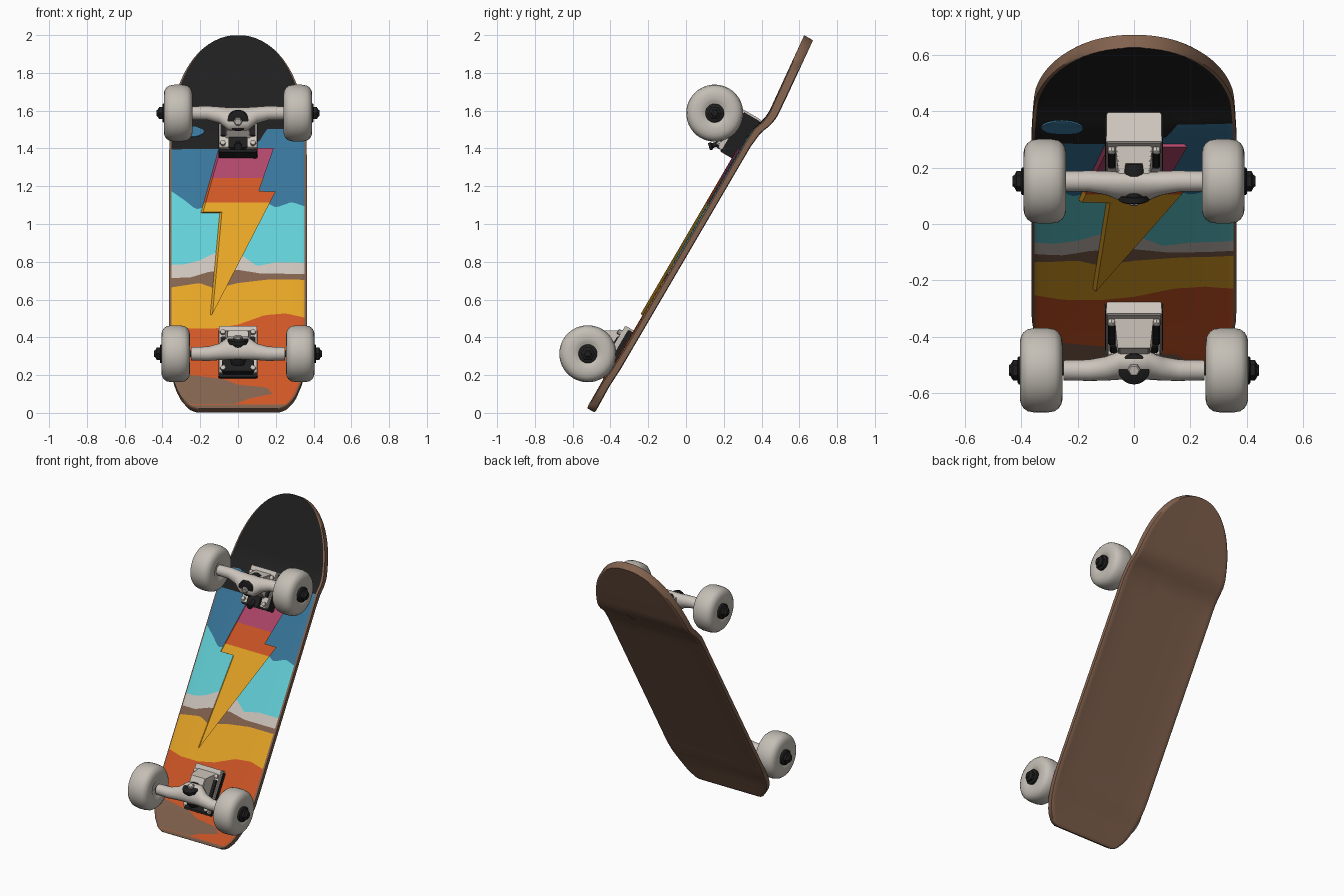
import bpy, bmesh, math
from mathutils import Vector, Matrix

if "Cube" in bpy.data.objects:
    bpy.data.objects.remove(bpy.data.objects["Cube"])

# Colours
MATS = {}
def material(name, rgb):
    m = bpy.data.materials.new(name)
    lin = [((c / 255 + 0.055) / 1.055) ** 2.4 for c in rgb]
    m.use_nodes = True
    m.diffuse_color = (*lin, 1)
    m.node_tree.nodes["Principled BSDF"].inputs["Base Color"].default_value = (*lin, 1)
    MATS[name] = m

for name, rgb in {"black": (31, 31, 31), "brown": (130, 98, 78), "orange": (208, 86, 38),
                  "yellow": (230, 165, 38), "light_grey": (204, 196, 188), "cyan": (98, 208, 215),
                  "blue": (56, 118, 155), "pink": (176, 70, 106), "wheel_grey": (196, 190, 181)}.items():
    material(name, rgb)
NAMES = list(MATS)

def finish(name, bm, mat=None, angle=40):
    bmesh.ops.recalc_face_normals(bm, faces=bm.faces)
    me = bpy.data.meshes.new(name)
    bm.to_mesh(me)
    bm.free()
    for m in ([mat] if mat else NAMES):
        me.materials.append(MATS[m])
    ob = bpy.data.objects.new(name, me)
    bpy.context.collection.objects.link(ob)
    bpy.ops.object.select_all(action='DESELECT')
    ob.select_set(True)
    bpy.context.view_layer.objects.active = ob
    bpy.ops.object.shade_smooth_by_angle(angle=math.radians(angle))

def interp(pts, x):
    for (a, p), (b, q) in zip(pts, pts[1:]):
        if x <= b:
            return p + (q - p) * max(0, (x - a) / (b - a))
    return pts[-1][1]

# Deck surface: leaning side profile (z, y), outline and concave
X = Vector((1, 0, 0))
T = Vector((0, 0.503, 0.864))
N = Vector((0, -0.864, 0.503))
PROFILE = [(0.026, -0.525), (0.19, -0.434), (0.25, -0.392), (1.47, 0.321),
           (1.51, 0.355), (1.55, 0.405), (1.59, 0.436), (2, 0.626)]

def half_width(z):
    if z > 1.4:
        return 0.364 * max(0, 1 - ((z - 1.4) / 0.6) ** 2.25) ** 0.47
    if z < 0.35:
        return 0.21 + 0.154 * math.sqrt(max(0, 1 - ((0.35 - z) / 0.325) ** 2))
    return 0.364

def surf(x, z, lift=0, back=False):
    t = min(1, abs(x) / max(half_width(z), 0.001))
    fade = interp([(0.05, 0), (0.35, 1), (1.4, 1), (1.6, 0.3), (2, 0)], z)
    base = -interp([(1.45, 0.05), (1.7, 0.054)], z) if back else -0.013 * fade
    return Vector((x, interp(PROFILE, z), z)) + N * (lift + base + 0.008 * (1 - t ** 4) * fade)

# Painted bands: lower edge (x, z), colour above it, rows in the band
BANDS = [
    ([(0, 0.026)], "brown", 2),
    ([(0, 0.045)], "orange", 2),
    ([(-0.02, 0.047), (0.07, 0.075), (0.2, 0.1)], "brown", 4),
    ([(-0.33, 0.21), (-0.2, 0.195), (-0.08, 0.18), (0, 0.15), (0.17, 0.135), (0.21, 0.101)], "orange", 6),
    ([(-0.35, 0.47), (-0.25, 0.45), (-0.12, 0.45), (0, 0.47), (0.14, 0.52), (0.25, 0.53), (0.35, 0.51)], "yellow", 4),
    ([(-0.35, 0.67), (-0.2, 0.69), (-0.12, 0.66), (0, 0.69), (0.17, 0.71)], "brown", 1),
    ([(-0.25, 0.72), (-0.15, 0.75), (0, 0.76), (0.12, 0.74)], "light_grey", 2),
    ([(-0.28, 0.79), (-0.2, 0.81), (-0.12, 0.85), (0, 0.85), (0.1, 0.78), (0.2, 0.8)], "cyan", 6),
    ([(-0.35, 1.18), (-0.28, 1.13), (-0.22, 1.08), (-0.15, 1.1), (0.06, 1.16),
      (0.2, 1.09), (0.28, 1.12), (0.35, 1.1)], "blue", 6),
    ([(0.06, 1.4), (0.12, 1.45), (0.15, 1.505), (0.35, 1.505)], "black", 5),
    ([(0, 1.6)], "black", 16),
    ([(0, 1.9995)], "black", 0)]

def build_deck():
    ts = [-1] + [-0.97 + 1.94 * i / 36 for i in range(37)] + [1]
    rows, tags = [], []
    for k, (lo, col, n) in enumerate(BANDS[:-1]):
        hi = BANDS[k + 1][0]
        for i in range(n):
            f = math.sin(math.pi / 2 * i / n) if n == 16 else i / n
            rows.append([interp(lo, t * 0.36) * (1 - f) + interp(hi, t * 0.36) * f for t in ts])
            tags.append(col)
    rows.append([BANDS[-1][0][0][1]] * len(ts))
    bm = bmesh.new()
    last, end = len(rows) - 1, len(ts) - 1
    sides = []
    for back, rim in ((False, -0.005), (True, 0.005)):
        sides.append([[bm.verts.new(surf(t * half_width(z), z, rim if abs(t) == 1 or j in (0, last) else 0, back))
                       for t, z in zip(ts, row)] for j, row in enumerate(rows)])
    front, back = sides
    brown = NAMES.index("brown")
    for j in range(last):
        for i in range(end):
            f = bm.faces.new((front[j][i], front[j][i + 1], front[j + 1][i + 1], front[j + 1][i]))
            f.material_index = brown if i in (0, end - 1) else NAMES.index(tags[j])
            bm.faces.new((back[j][i], back[j + 1][i], back[j + 1][i + 1], back[j][i + 1])).material_index = brown
        for i in (0, end):
            bm.faces.new((front[j][i], front[j + 1][i], back[j + 1][i], back[j][i])).material_index = brown
    for j in (0, last):
        for i in range(end):
            bm.faces.new((front[j][i], front[j][i + 1], back[j][i + 1], back[j][i])).material_index = brown
    finish("deck", bm, angle=50)

build_deck()

# Plates that follow the deck surface, with an optional sloped left flank
def plate(name, pts, lift, flank, cuts, rule):
    bm = bmesh.new()
    bm.faces.new([bm.verts.new((x, 0, z)) for x, z in pts])
    for z in cuts:
        bmesh.ops.bisect_plane(bm, geom=bm.verts[:] + bm.edges[:] + bm.faces[:],
                               plane_co=(0, 0, z), plane_no=(0, 0, 1))
    ext = bmesh.ops.extrude_face_region(bm, geom=bm.faces[:])["geom"]
    top = {g for g in ext if isinstance(g, bmesh.types.BMVert)}
    for f in bm.faces:
        f.tag = all(v in top for v in f.verts)
        f.material_index = NAMES.index(rule(f.calc_center_median().z))
    for v in bm.verts:
        v.co = surf(v.co.x, v.co.z, lift) if v in top else surf(v.co.x - flank, v.co.z, -0.002)
    bmesh.ops.recalc_face_normals(bm, faces=bm.faces)
    for f in bm.faces:
        if flank and not f.tag:
            high = f.calc_center_median().z > 1.05
            f.material_index = NAMES.index("black" if f.normal.x > 0 else "blue" if high else "light_grey")
    finish(name, bm, angle=25)

plate("lightning_bolt", [(-0.09, 1.4), (0.19, 1.4), (0.11, 1.17), (0.2, 1.17), (-0.135, 0.52),
                         (-0.085, 1.06), (-0.185, 1.06)], 0.012, 0.014, [0.65, 0.8, 0.95, 1.11, 1.24],
      lambda z: "pink" if z > 1.24 else "orange" if z > 1.11 else "yellow")
plate("blue_spot", [(-0.255 + 0.075 * math.cos(a * math.pi / 8), 1.49 + 0.028 * math.sin(a * math.pi / 8))
                    for a in range(16)], 0.004, 0, [1.47, 1.49, 1.51], lambda z: "blue")

# Hardware helpers
def frame(o, a, b, c):
    return Matrix.Translation(o) @ Matrix((a, b, c)).transposed().to_4x4()

def loft(name, M, stations, segs, mat, angle=40):
    # stations along local x: (x, radius y, radius z, shift y)
    bm = bmesh.new()
    rings = [[bm.verts.new(M @ Vector((x, dy + ry * math.cos(2 * math.pi * i / segs),
                                       rz * math.sin(2 * math.pi * i / segs)))) for i in range(segs)]
             for x, ry, rz, dy in stations]
    for a, b in zip(rings, rings[1:]):
        for i in range(segs):
            k = (i + 1) % segs
            bm.faces.new((a[i], a[k], b[k], b[i]))
    bm.faces.new(rings[0])
    bm.faces.new(rings[-1])
    finish(name, bm, mat, angle)

def turned(name, M, pts, segs, mat, angle=40):
    loft(name, M, [(x, r, r, 0) for x, r in pts], segs, mat, angle)

def block(name, M, x, t0, t1, n0, n1, mat, sx=1, st=1):
    bm = bmesh.new()
    bmesh.ops.create_cube(bm, size=2)
    for v in bm.verts:
        up = v.co.z > 0
        y = v.co.y * (st if up else 1)
        v.co = M @ Vector((v.co.x * x * (sx if up else 1), (t0 + t1) / 2 + y * (t1 - t0) / 2, n1 if up else n0))
    bmesh.ops.bevel(bm, geom=bm.edges[:], offset=0.004, segments=2, affect='EDGES')
    finish(name, bm, mat)

# Trucks with wheels
def truck(tag, zc, half, riser, axle, pad, wheel_x, d):
    O = surf(0, zc)
    A = Vector((0, *axle))
    M, H = frame(O, X, T, N), frame(A, X, T, N)
    deep = (A - O).dot(N)
    block(tag + "_riser", M, 0.103, -half, half, -0.022, riser, "black")
    block(tag + "_end_plate", M, 0.098, half - 0.005, half + 0.01, -0.022, riser + 0.01, "light_grey")
    block(tag + "_baseplate", M, 0.1, -half + 0.012, half + 0.01, riser - 0.01, riser + 0.02, "light_grey")
    block(tag + "_mount", M, 0.068, -half * 0.5, half * 0.95, riser, deep - 0.01, "light_grey", 0.8, 0.4)
    block(tag + "_pivot_pad", M, pad, -half * 0.93, -half * 0.4, riser, riser + 0.032, "black")
    for sx in (-1, 1):
        block(tag + "_pocket", frame(O + X * sx * 0.079, X, T, N), 0.013, -half * 0.35, half * 0.6,
              riser, riser + 0.028, "black")
        for st in (-1, 1):
            B = frame(M @ Vector((sx * 0.08, st * (half - 0.035), riser + 0.02)), N, X, T)
            turned(tag + "_bolt", B, [(0, 0.014), (0.016, 0.014), (0.02, 0.008)], 8, "light_grey")
    # kingpin leans toward the middle of the deck
    P = (N - T * d).normalized()
    K = frame(A - T * d * 0.063 + N * 0.03, P, X, P.cross(X))
    turned(tag + "_bushing", K, [(-0.13, 0.035), (-0.1, 0.045), (0, 0.045)], 20, "black")
    turned(tag + "_kingpin_washer", K, [(-0.012, 0.056), (0.008, 0.056), (0.012, 0.05)], 24, "black")
    turned(tag + "_kingpin_nut", K, [(0, 0.023), (0.022, 0.023), (0.027, 0.018)], 6, "light_grey", 20)
    # hanger widens toward the kingpin
    arm = [(0.25, 0.035, 0.036, 0), (0.16, 0.038, 0.038, 0), (0.1, 0.045, 0.042, -d * 0.012),
           (0.05, 0.066, 0.045, -d * 0.035)]
    loft(tag + "_hanger", H, [(-x, *r) for x, *r in arm] + arm[::-1], 20, "light_grey", 50)
    turned(tag + "_axle", H, [(-wheel_x - 0.1, 0.018), (wheel_x + 0.1, 0.018)], 12, "black")
    rim = [(0.066, 0.05), (0.073, 0.06), (0.076, 0.08), (0.076, 0.102), (0.072, 0.12), (0.063, 0.135),
           (0.048, 0.146), (0.02, 0.151)]
    for side, sx in (("right", -1), ("left", 1)):
        W = frame(A + X * sx * wheel_x, X * sx, T * sx, N)
        turned(f"{tag}_{side}_wheel", W, [(-x, r) for x, r in rim] + rim[::-1], 40, "wheel_grey")
        turned(f"{tag}_{side}_washer", W, [(0.06, 0.05), (0.08, 0.05), (0.084, 0.045)], 20, "black")
        turned(f"{tag}_{side}_nut", W, [(0.08, 0.037), (0.1, 0.037), (0.108, 0.022), (0.115, 0.018)], 6, "black", 20)

truck("upper_truck", 1.45, 0.122, 0.083, (0.152, 1.587), 0.05, 0.317, 1)
truck("lower_truck", 0.305, 0.145, 0.03, (-0.52, 0.313), 0.085, 0.33, -1)

# Stud below the upper truck
D = Vector((0, -0.95, -0.3)).normalized()
turned("kingpin_stud", frame(Vector((0, 0.25, 1.45)), D, X, D.cross(X)),
       [(0, 0.014), (0.115, 0.014), (0.12, 0.022), (0.135, 0.02)], 10, "black")
